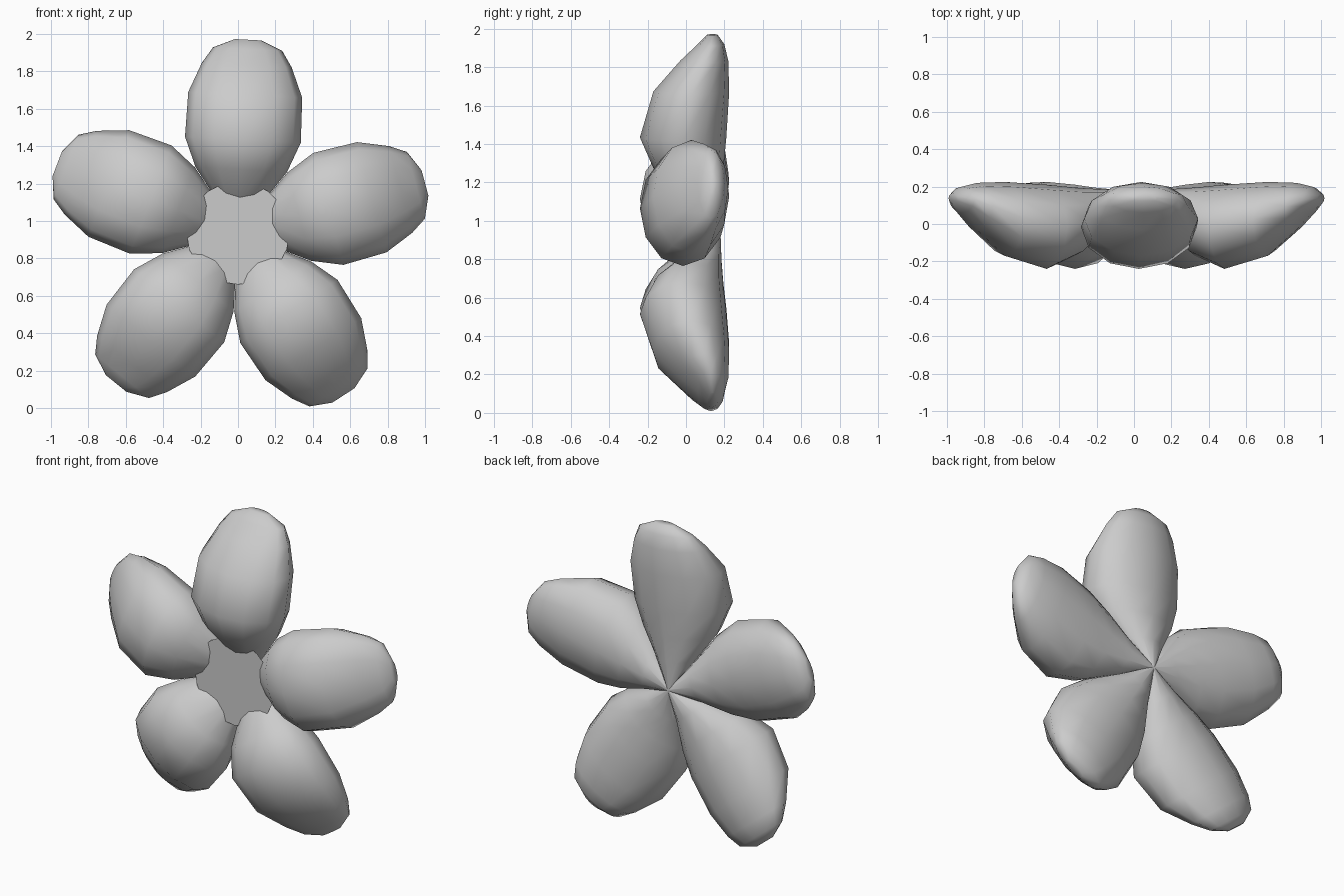
import bpy, bmesh, math
from mathutils import Matrix

if "Cube" in bpy.data.objects:
    bpy.data.objects.remove(bpy.data.objects["Cube"])

CENTRE_Z = 0.935
SIDES = 12
# petal rings: distance from centre, half width, front y, back y
RINGS = [(0.0, 0.01, 0.15, 0.18), (0.18, 0.13, -0.03, 0.185),
         (0.34, 0.245, -0.17, 0.195), (0.50, 0.31, -0.24, 0.21),
         (0.74, 0.305, -0.17, 0.225), (0.90, 0.24, -0.03, 0.22),
         (0.985, 0.185, 0.06, 0.20), (1.035, 0.07, 0.11, 0.165)]


def finish(bm, name, angle):
    bmesh.ops.recalc_face_normals(bm, faces=bm.faces)
    mesh = bpy.data.meshes.new(name)
    bm.to_mesh(mesh)
    bm.free()
    ob = bpy.data.objects.new(name, mesh)
    bpy.context.collection.objects.link(ob)
    bpy.ops.object.select_all(action='DESELECT')
    ob.select_set(True)
    bpy.context.view_layer.objects.active = ob
    bpy.ops.object.shade_smooth_by_angle(angle=math.radians(angle))
    return ob


def petal(name, turn):
    # lofted teardrop pointing up, turned about the flower's y axis
    bm = bmesh.new()
    loops = []
    for r, w, yf, yb in RINGS:
        mid, half = (yf + yb) / 2, (yb - yf) / 2
        loops.append([bm.verts.new((w * math.cos(a), mid + half * math.sin(a), r))
                      for a in (2 * math.pi * i / SIDES for i in range(SIDES))])
    for lo, hi in zip(loops, loops[1:]):
        for i in range(SIDES):
            j = (i + 1) % SIDES
            bm.faces.new((lo[i], lo[j], hi[j], hi[i]))
    bm.faces.new(loops[0])
    bm.faces.new(loops[-1])
    bm.transform(Matrix.Translation((0, 0, CENTRE_Z)) @ Matrix.Rotation(math.radians(turn), 4, 'Y'))
    finish(bm, name, 60)


# five petals
for k in range(5):
    petal(f"petal_{k + 1}", 3 + 72 * k)

# flat flower centre, tapering to the back where the petals meet
bm = bmesh.new()
bmesh.ops.create_cone(bm, cap_ends=True, segments=20, radius1=0.275, radius2=0.03, depth=0.2)
bm.transform(Matrix.Translation((0, 0.06, CENTRE_Z)) @ Matrix.Rotation(math.radians(-90), 4, 'X'))
finish(bm, "flower_centre", 30)
